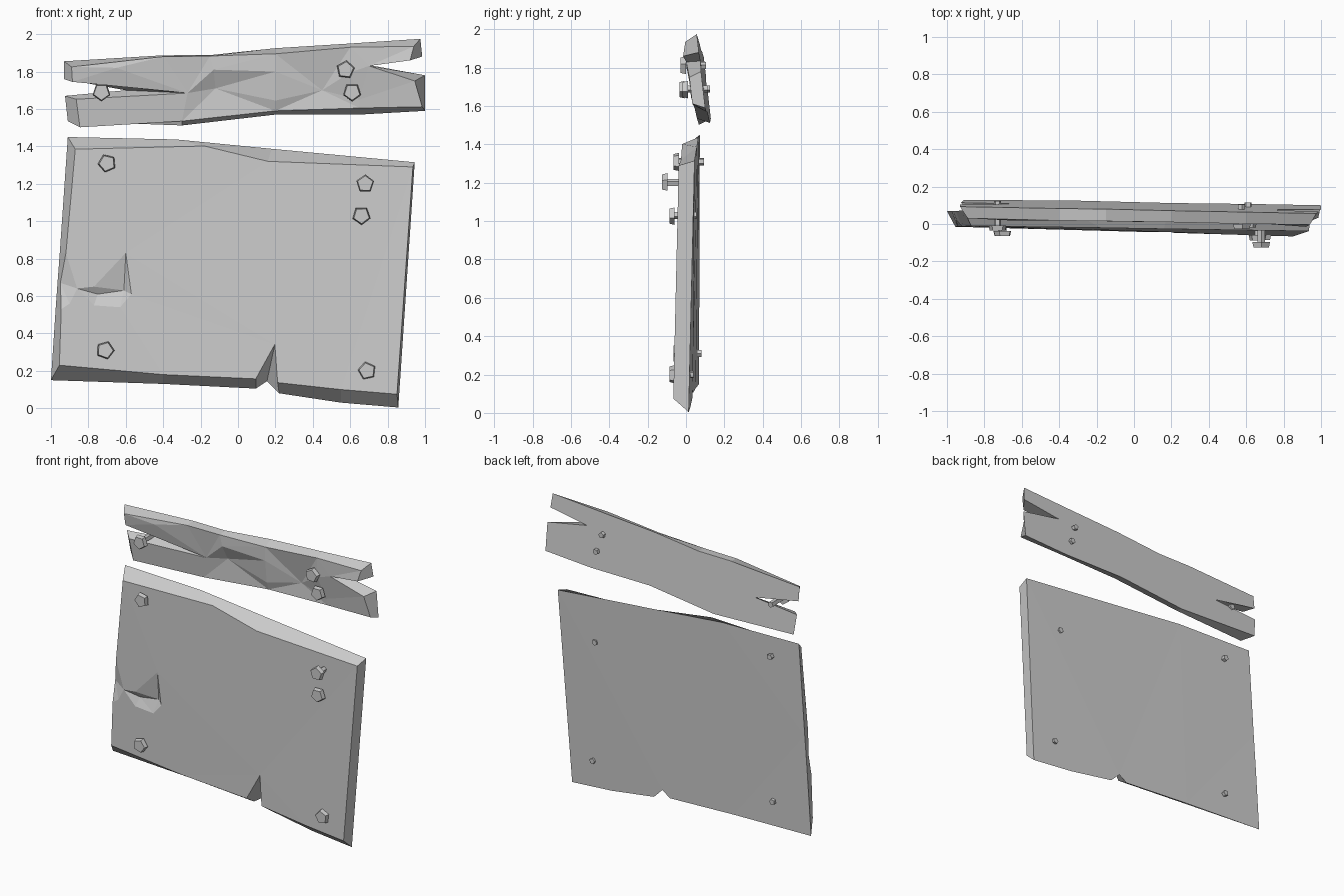
import bpy, bmesh, random
from mathutils import Vector, Matrix
from mathutils.geometry import delaunay_2d_cdt

if "Cube" in bpy.data.objects:
    bpy.data.objects.remove(bpy.data.objects["Cube"])

random.seed(4)


def finish(bm, name):
    bmesh.ops.recalc_face_normals(bm, faces=bm.faces)
    mesh = bpy.data.meshes.new(name)
    bm.to_mesh(mesh)
    bm.free()
    bpy.context.collection.objects.link(bpy.data.objects.new(name, mesh))


def skin(bm, pts, n, surface):
    """Triangulate an outline of n points plus any inner dent points."""
    verts = [bm.verts.new((p[0], surface(p[0], p[1]) + (p[2] if len(p) > 2 else 0), p[1]))
             for p in pts]
    flat = [Vector((p[0], p[1])) for p in pts]
    edges = [(i, (i + 1) % n) for i in range(n)]
    out = delaunay_2d_cdt(flat, edges, [], 1, 1e-5)
    for face in out[2]:
        bm.faces.new([verts[out[3][i][0]] for i in face])
    return verts[:n]


def plank(name, front, back, dents, surface, thick):
    """Front and back outlines have matching points, joined by the rim."""
    bm = bmesh.new()
    n = len(front)
    f = skin(bm, front + dents, n, surface)
    b = skin(bm, back, n, lambda x, z: surface(x, z) + thick)
    for i in range(n):
        j = (i + 1) % n
        bm.faces.new((f[i], f[j], b[j], b[i]))
    finish(bm, name)


def nail(name, x, z, head_y, tip_y):
    """Pentagonal head and thin pentagonal shaft along y."""
    bm = bmesh.new()
    spin = Matrix.Rotation(random.uniform(0, 6.28), 4, 'Z')
    lay = Matrix.Rotation(-1.5708, 4, 'X')
    for r1, r2, y0, y1 in ((.043, .05, head_y, head_y + .028),
                           (.02, .02, head_y + .028, tip_y)):
        m = Matrix.Translation((x, (y0 + y1) / 2, z)) @ lay @ spin
        bmesh.ops.create_cone(bm, cap_ends=True, segments=5, radius1=r1,
                              radius2=r2, depth=y1 - y0, matrix=m)
    finish(bm, name)


# Large lower plank: split at the bottom, chipped at the left
def lower_y(x, z):
    return -.0435 + .015 * z + x * (-.029 + .011 * z)


plank("lower_plank",
      [(-.87, 1.385), (-.18, 1.402), (.16, 1.32), (.935, 1.29), (.85, .075),
       (.55, .1), (.212, .137), (.197, .342), (.095, .157), (-.4, .18),
       (-.955, .23), (-.945, .53), (-.95, .67, .035), (-.92, .83)],
      [(-.91, 1.45), (-.33, 1.437), (.18, 1.387), (.945, 1.315), (.857, .004),
       (.55, .03), (.22, .08), (.155, .145), (.095, .105), (-.4, .13),
       (-1, .15), (-.975, .53), (-.965, .67), (-.953, .83)],
      [(-.86, .64), (-.9, .56), (-.77, .65), (-.6, .83), (-.61, .63, .03),
       (-.57, .61), (-.63, .54), (-.77, .55), (-.75, .61, .025)],
      lower_y, .082)


# Narrow upper plank: split into prongs at both ends
def upper_y(x, z):
    return .23 - .115 * z - .012 * x


plank("upper_plank",
      [(-.89, 1.825), (-.4, 1.88), (-.15, 1.883), (.2, 1.895), (.6, 1.93), (.94, 1.935),
       (.92, 1.86, -.02), (.7, 1.83, -.01), (.945, 1.75), (.985, 1.612),
       (.65, 1.605), (.2, 1.59), (-.3, 1.535), (-.845, 1.502),
       (-.865, 1.652), (-.27, 1.685), (-.885, 1.745)],
      [(-.93, 1.855), (-.4, 1.887), (-.15, 1.888), (.2, 1.925), (.6, 1.95), (.975, 1.975),
       (.985, 1.88), (.7, 1.835), (1, 1.78), (1, 1.59),
       (.65, 1.57), (.2, 1.57), (-.3, 1.512), (-.91, 1.535),
       (-.925, 1.67), (-.6, 1.7), (-.93, 1.76)],
      [(-.65, 1.82, -.01), (-.12, 1.71, .025), (-.13, 1.81, -.01), (.2, 1.8, -.01),
       (.2, 1.645, -.012), (.6, 1.795, -.012), (.45, 1.7, .02), (.65, 1.65)],
      upper_y, .065)

# Nails: x, z, front of head, back tip
for i, spec in enumerate([(-.7, 1.31, -.065, .095), (.68, 1.2, -.125, .02),
                          (.66, 1.03, -.087, .055), (-.71, .31, -.065, .082),
                          (.69, .2, -.085, .038)]):
    nail(f"lower_nail_{i + 1}", *spec)
for i, spec in enumerate([(-.73, 1.69, -.035, .124), (.575, 1.81, -.028, .104),
                          (.61, 1.69, -.018, .115)]):
    nail(f"upper_nail_{i + 1}", *spec)
